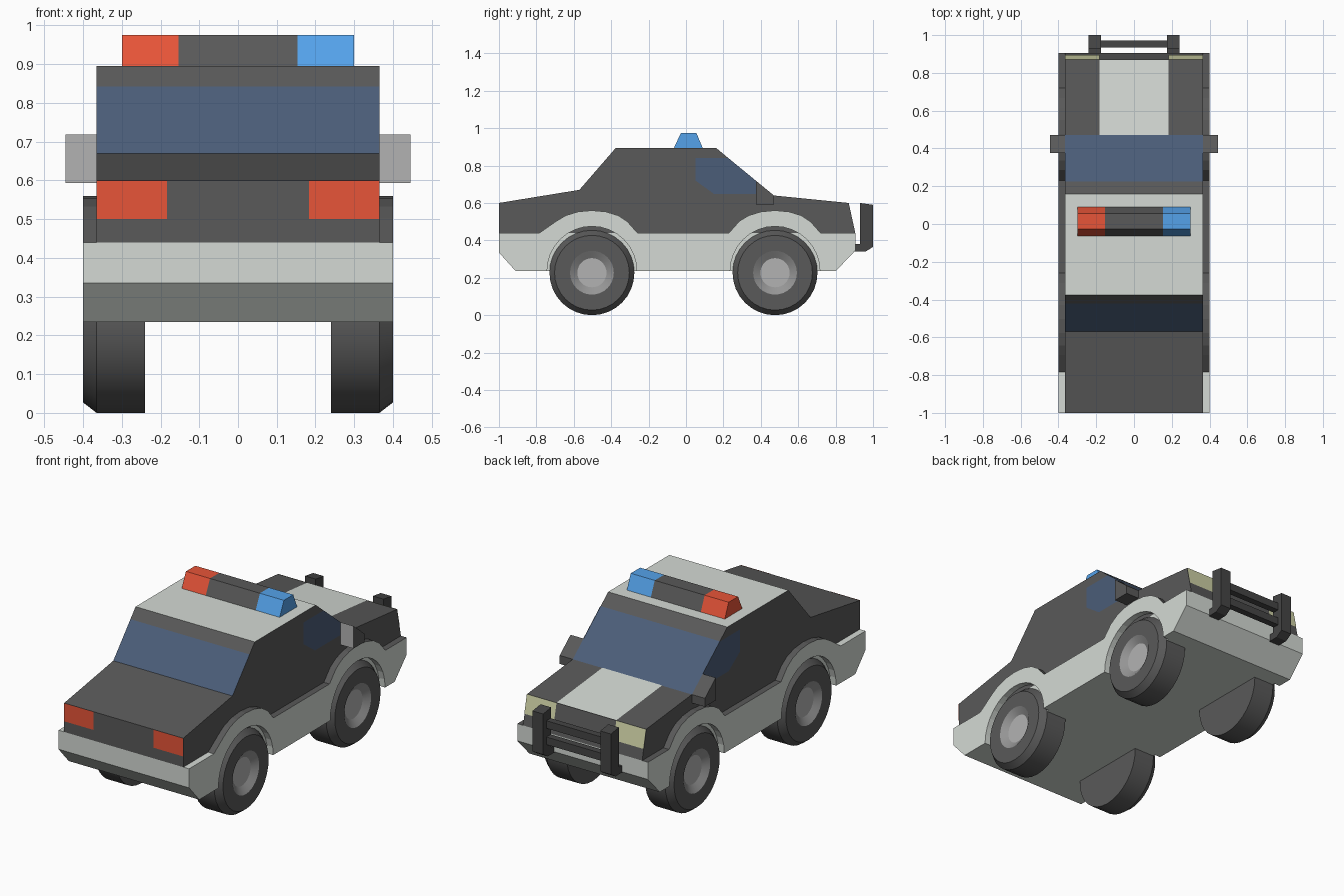
import bpy, bmesh, math
from mathutils import Vector

if "Cube" in bpy.data.objects:
    bpy.data.objects.remove(bpy.data.objects["Cube"])

COLORS = {
    "dark": (0.10, 0.10, 0.10, 1), "white": (0.66, 0.70, 0.66, 1),
    "glass": (0.07, 0.11, 0.19, 1), "red": (0.80, 0.09, 0.04, 1),
    "blue": (0.09, 0.36, 0.82, 1), "cream": (0.62, 0.64, 0.38, 1),
    "rim": (0.30, 0.30, 0.30, 1), "hub": (0.45, 0.45, 0.45, 1),
    "black": (0.06, 0.06, 0.06, 1),
}
MATS = {}
for key, rgba in COLORS.items():
    MATS[key] = bpy.data.materials.new(key)
    MATS[key].diffuse_color = rgba


def finish(name, bm, colors, recalc=True):
    if recalc:
        bmesh.ops.recalc_face_normals(bm, faces=bm.faces)
    me = bpy.data.meshes.new(name)
    bm.to_mesh(me)
    bm.free()
    for c in colors:
        me.materials.append(MATS[c])
    ob = bpy.data.objects.new(name, me)
    bpy.context.collection.objects.link(ob)
    return ob


def prism(name, profile, x0, x1, color, edges=None):
    """Extrude a (y, z) profile along x; edges = {profile edge index: colour}."""
    edges = edges or {}
    colors = [color] + sorted(set(edges.values()) - {color})
    bm = bmesh.new()
    a = [bm.verts.new((x0, y, z)) for y, z in profile]
    b = [bm.verts.new((x1, y, z)) for y, z in profile]
    bm.faces.new(a)
    bm.faces.new(b[::-1])
    n = len(profile)
    for i in range(n):
        j = (i + 1) % n
        f = bm.faces.new((a[i], b[i], b[j], a[j]))
        f.material_index = colors.index(edges.get(i, color))
    return finish(name, bm, colors)


def panel(name, pts, normal, color):
    """Flat coloured panel laid just above the body surface."""
    off = Vector(normal).normalized() * 0.002
    bm = bmesh.new()
    f = bm.faces.new([bm.verts.new(Vector(p) + off) for p in pts])
    f.normal_update()
    if f.normal.dot(off) < 0:
        f.normal_flip()
    return finish(name, bm, [color], False)


def box(y0, y1, z0, z1):
    return [(y0, z0), (y1, z0), (y1, z1), (y0, z1)]


W, S = 0.365, 0.40           # cabin and skirt half widths
WHEEL_Y = (-0.503, 0.476)

# Upper body with window bands and white roof
upper = [(-1, 0.44), (-1, 0.60), (-0.57, 0.67), (-0.42, 0.843), (-0.375, 0.895),
         (0.16, 0.895), (0.225, 0.841), (0.47, 0.64), (0.87, 0.60), (0.905, 0.44)]
prism("upper_body", upper, -W, W, "dark", {2: "glass", 4: "white", 6: "glass"})

# Lower body
prism("lower_body", [(-1, 0.44), (-1, 0.335), (-0.91, 0.235), (0.80, 0.235),
                     (0.905, 0.345), (0.905, 0.44)], -W, W, "white")

# Side skirts with flared wheel arches
skirt = [(-1, 0.44), (-1, 0.335), (-0.91, 0.235)]
for cy in WHEEL_Y:
    for k in range(17):
        t = math.pi * (1 - k / 16)
        skirt.append((cy + 0.24 * math.cos(t), 0.235 + 0.24 * math.sin(t)))
skirt += [(0.80, 0.235), (0.905, 0.345), (0.905, 0.44)]
ledge_start = len(skirt) - 1
for cy, back in ((WHEEL_Y[1], -0.246), (WHEEL_Y[0], -0.28)):
    skirt += [(cy + 0.243, 0.44), (cy + 0.19, 0.50), (cy + 0.14, 0.533),
              (cy + 0.075, 0.553), (cy, 0.56), (cy - 0.075, 0.553),
              (cy - 0.14, 0.533), (cy - 0.19, 0.503), (cy + back, 0.44)]
ledge = {i: "dark" for i in range(ledge_start, len(skirt))}
del ledge[len(skirt) - 1]
ledge[len(skirt) - 1] = "white"


def wheel(name, cy, s):
    """Lathe a tyre, dished rim and hub disc around x."""
    prof = [(0.24, 0.227), (W, 0.227), (S, 0.20), (S, 0.117), (0.375, 0.078)]
    bm = bmesh.new()
    n = 32
    rings = []
    for x, r in prof:
        rings.append([bm.verts.new((s * x, cy + r * math.cos(2 * math.pi * k / n),
                                    0.227 + r * math.sin(2 * math.pi * k / n)))
                      for k in range(n)])
    for i in range(len(prof) - 1):
        for k in range(n):
            m = (k + 1) % n
            f = bm.faces.new((rings[i][k], rings[i][m], rings[i + 1][m], rings[i + 1][k]))
            f.material_index = 1 if i == 3 else 0
    bm.faces.new(rings[0])
    bm.faces.new(rings[-1]).material_index = 2
    ob = finish(name, bm, ["dark", "rim", "hub"])
    bpy.ops.object.select_all(action='DESELECT')
    ob.select_set(True)
    bpy.context.view_layer.objects.active = ob
    bpy.ops.object.shade_smooth_by_angle(angle=math.radians(25))


bar_post = [(0.93, 0.60), (1.0, 0.59), (1.0, 0.365), (0.96, 0.34),
            (0.90, 0.34), (0.90, 0.38), (0.93, 0.38)]
mirror = [(0.375, 0.593), (0.47, 0.593), (0.47, 0.64), (0.375, 0.718)]
side_window = [(0.05, 0.841), (0.225, 0.841), (0.46, 0.648), (0.15, 0.648), (0.05, 0.72)]

for s, side in ((-1, "left"), (1, "right")):
    prism(side + "_skirt", skirt, s * W, s * S, "white", ledge)
    wheel(side + "_rear_wheel", WHEEL_Y[0], s)
    wheel(side + "_front_wheel", WHEEL_Y[1], s)
    prism(side + "_mirror", mirror, s * W, s * 0.445, "dark", {3: "hub"})
    prism(side + "_bull_bar_post", bar_post, s * 0.175, s * 0.24, "black")
    panel(side + "_window", [(s * W, y, z) for y, z in side_window], (s, 0, 0), "glass")
    # Lamps on the two end faces
    panel(side + "_tail_light", [(s * 0.183, -1, 0.50), (s * W, -1, 0.50),
                                 (s * W, -1, 0.60), (s * 0.183, -1, 0.60)],
          (0, -1, 0), "red")
    panel(side + "_headlight", [(s * 0.183, 0.892, 0.50), (s * W, 0.892, 0.50),
                                (s * W, 0.87, 0.60), (s * 0.183, 0.87, 0.60)],
          (0, 0.16, 0.035), "cream")

# White hood stripe
panel("hood_stripe", [(-0.183, 0.47, 0.64), (0.183, 0.47, 0.64),
                      (0.183, 0.87, 0.60), (-0.183, 0.87, 0.60)], (0, 0.04, 0.4), "white")

# Bull bar rails
for i, z in enumerate((0.41, 0.50)):
    prism("bull_bar_rail_%d" % (i + 1), box(0.935, 0.972, z, z + 0.042), -0.18, 0.18, "black")

# Roof light bar
light = [(-0.065, 0.893), (0.09, 0.893), (0.055, 0.975), (-0.027, 0.975)]
for name, x0, x1, c in (("red_beacon", -0.30, -0.153, "red"),
                        ("beacon_centre", -0.153, 0.153, "dark"),
                        ("blue_beacon", 0.153, 0.30, "blue")):
    prism(name, light, x0, x1, c)

for m in bpy.data.materials:
    if m.users and not m.is_grease_pencil:
        m.use_nodes = True
        m.node_tree.nodes["Principled BSDF"].inputs["Base Color"].default_value = m.diffuse_color
